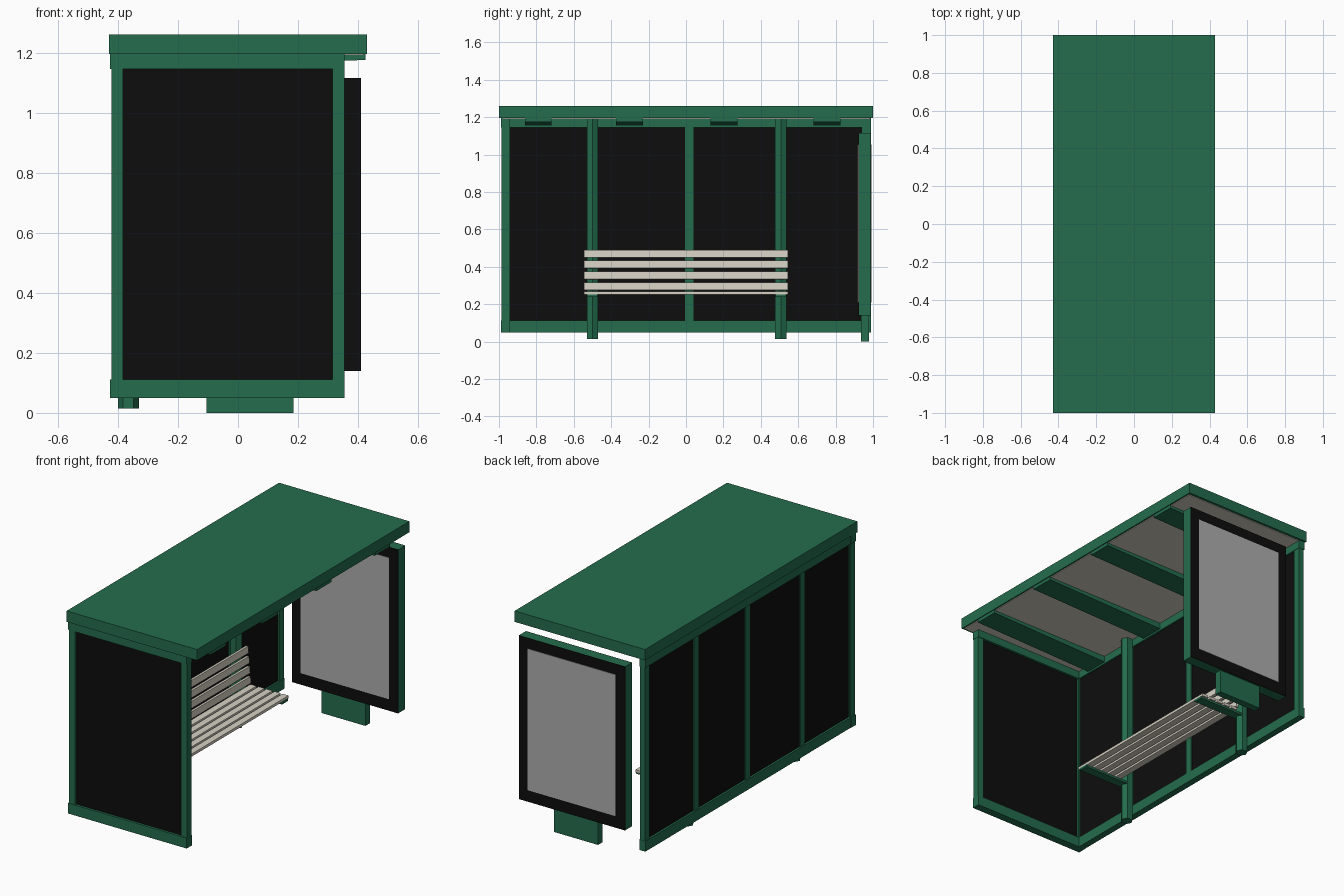
import bpy, bmesh, math
from mathutils import Matrix, Vector

if "Cube" in bpy.data.objects:
    bpy.data.objects.remove(bpy.data.objects["Cube"])


def material(name, rgb):
    m = bpy.data.materials.new(name)
    m.diffuse_color = (*rgb, 1)
    m.use_nodes = True
    m.node_tree.nodes["Principled BSDF"].inputs["Base Color"].default_value = m.diffuse_color
    return m


GREEN = material("green paint", (0.017, 0.15, 0.075))
BLACK = material("black glass", (0.004, 0.004, 0.004))
CREAM = material("cream slats", (0.68, 0.64, 0.55))
GREY = material("grey screen", (0.42, 0.42, 0.42))


def finish(name, bm, mat):
    me = bpy.data.meshes.new(name)
    bmesh.ops.recalc_face_normals(bm, faces=bm.faces[:])
    bm.to_mesh(me)
    bm.free()
    me.materials.append(mat)
    ob = bpy.data.objects.new(name, me)
    bpy.context.collection.objects.link(ob)
    return ob


def box(name, x, y, z, mat, tilt=0):
    """Box from (min, max) ranges, tilted around its own y axis."""
    bm = bmesh.new()
    size = [r[1] - r[0] for r in (x, y, z)]
    bmesh.ops.create_cube(bm, size=1, matrix=Matrix.Diagonal((*size, 1)))
    ob = finish(name, bm, mat)
    ob.location = [(r[0] + r[1]) / 2 for r in (x, y, z)]
    ob.rotation_euler.y = tilt
    return ob


def side_profile(name, points, y, mat):
    """Extrude an x-z outline along y."""
    bm = bmesh.new()
    face = bm.faces.new([bm.verts.new((px, y[0], pz)) for px, pz in points])
    ext = bmesh.ops.extrude_face_region(bm, geom=[face])
    moved = [v for v in ext["geom"] if isinstance(v, bmesh.types.BMVert)]
    bmesh.ops.translate(bm, verts=moved, vec=Vector((0, y[1] - y[0], 0)))
    return finish(name, bm, mat)


# Roof slab, pale ceiling and tapered roof beams
box("roof", (-0.43, 0.43), (-1, 1), (1.195, 1.26), GREEN)
box("ceiling", (-0.42, 0.42), (-0.985, 0.985), (1.191, 1.196), CREAM)
for y in (-0.79, -0.302, 0.203, 0.753):
    side_profile("roof_beam", [(-0.40, 1.155), (0.425, 1.175), (0.425, 1.196), (-0.40, 1.196)],
                 (y - 0.072, y + 0.072), GREEN)

# Back wall: rails, mullions and glass
for name, z in (("back_bottom_rail", (0.05, 0.112)), ("back_top_rail", (1.145, 1.196))):
    box(name, (-0.425, -0.385), (-0.99, 0.99), z, GREEN)
for y in (-0.963, -0.5, 0.017, 0.5, 0.965):
    box("back_mullion", (-0.42, -0.387), (y - 0.023, y + 0.023), (0.1, 1.15), GREEN)
box("back_glass", (-0.413, -0.395), (-0.96, 0.96), (0.1, 1.15), BLACK)

# End wall: rails, posts and glass
for name, z in (("end_bottom_rail", (0.05, 0.112)), ("end_top_rail", (1.145, 1.196))):
    box(name, (-0.427, 0.355), (-0.99, -0.942), z, GREEN)
for x in ((-0.422, -0.383), (0.315, 0.354)):
    box("end_post", x, (-0.987, -0.945), (0.1, 1.15), GREEN)
box("end_glass", (-0.39, 0.32), (-0.976, -0.956), (0.1, 1.15), BLACK)

# Hexagonal bench posts, seat brackets
for y in (-0.5, 0.507):
    bm = bmesh.new()
    bmesh.ops.create_cone(bm, cap_ends=True, segments=6, radius1=0.035, radius2=0.035, depth=1.18)
    post = finish("bench_post", bm, GREEN)
    # put two corners on the x axis
    corner = post.data.vertices[0].co
    post.rotation_euler.z = -math.atan2(corner.y, corner.x)
    post.location = (-0.365, y, 0.605)
    box("seat_bracket", (-0.345, -0.045), (y - 0.028, y + 0.028), (0.24, 0.253), GREEN)

# Bench slats: seat then backrest
for i in range(5):
    x = -0.28 + 0.053 * i
    box("seat_slat", (x - 0.02, x + 0.02), (-0.545, 0.545), (0.252, 0.268), CREAM)
for i in range(4):
    x, z = -0.305 - 0.005 * i, 0.295 + 0.0585 * i
    box("back_slat", (x - 0.008, x + 0.008), (-0.545, 0.545), (z - 0.02, z + 0.02), CREAM, -0.08)

# Display board with a framed screen on both faces, on a foot
box("display_case", (-0.29, 0.41), (0.924, 0.986), (0.14, 1.115), GREEN)
for y, s in ((0.924, -1), (0.986, 1)):
    box("display_frame", (-0.29, 0.41), sorted((y, y + 0.003 * s)), (0.14, 1.115), BLACK)
    box("display_screen", (-0.23, 0.352), sorted((y, y + 0.006 * s)), (0.21, 1.053), GREY)
box("display_foot", (-0.105, 0.185), (0.935, 0.978), (0, 0.145), GREEN)
